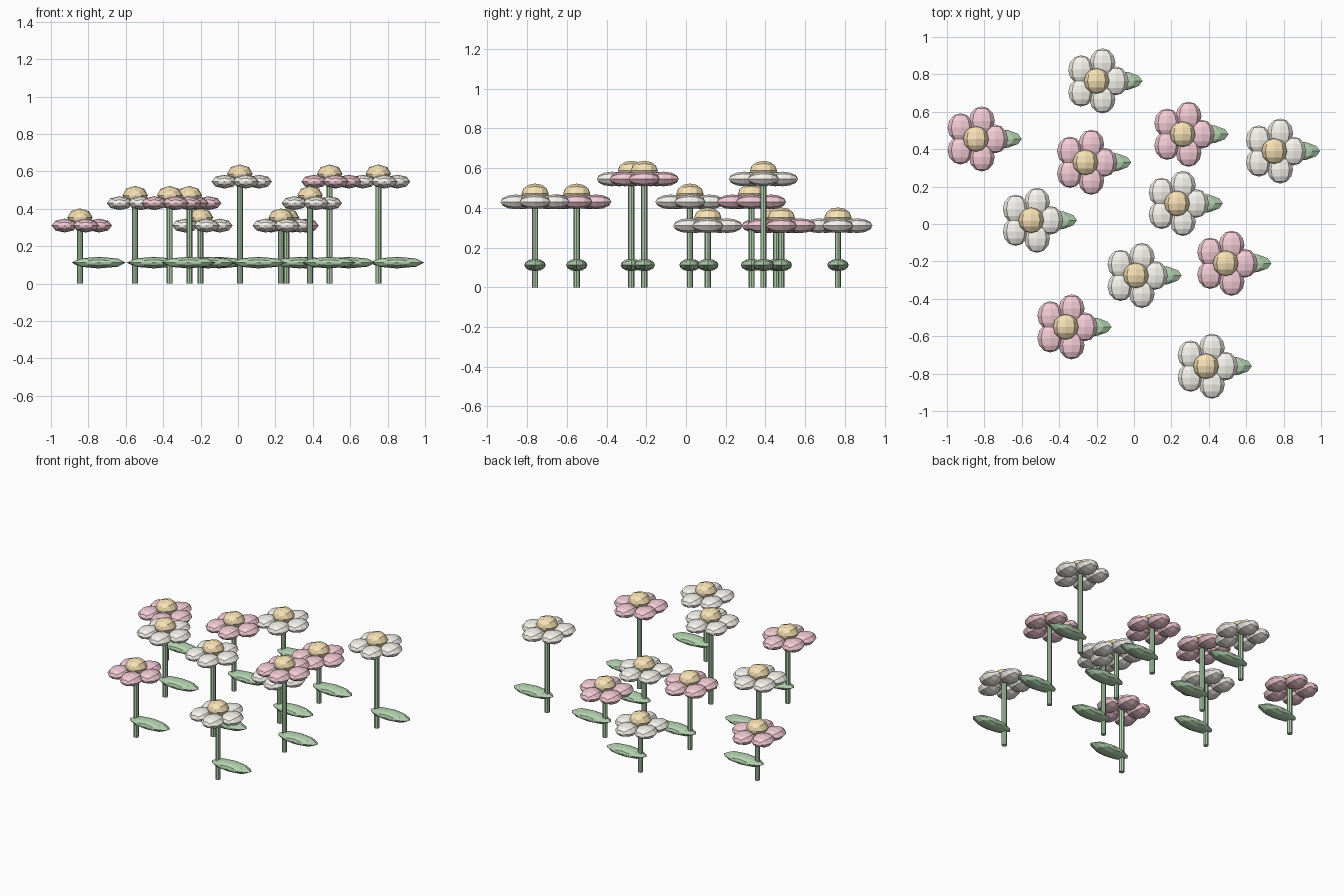
import bpy, bmesh, math
from mathutils import Matrix

if "Cube" in bpy.data.objects:
    bpy.data.objects.remove(bpy.data.objects["Cube"])


def material(name, rgb):
    m = bpy.data.materials.new(name)
    m.diffuse_color = (*rgb, 1)
    m.use_nodes = True
    m.node_tree.nodes["Principled BSDF"].inputs["Base Color"].default_value = m.diffuse_color
    return m


GREEN = material("green", (0.45, 0.64, 0.43))
PINK = material("pink", (0.90, 0.60, 0.67))
WHITE = material("cream", (0.92, 0.90, 0.84))
GOLD = material("gold", (0.92, 0.75, 0.46))


def ellipsoid(bm, centre, radii):
    # low-poly sphere with its poles along y, squashed to the radii
    mat = (Matrix.Translation(centre) @ Matrix.Diagonal((*radii, 1))
           @ Matrix.Rotation(math.pi / 2, 4, 'X'))
    bmesh.ops.create_uvsphere(bm, u_segments=8, v_segments=6, radius=1, matrix=mat)


def finish(bm, name, mat, location):
    mesh = bpy.data.meshes.new(name)
    bm.to_mesh(mesh)
    bm.free()
    mesh.materials.append(mat)
    ob = bpy.data.objects.new(name, mesh)
    ob.location = location
    bpy.context.collection.objects.link(ob)


def flower(x, y, height, petal_mat):
    base = (x, y, 0)

    # stem
    bm = bmesh.new()
    bmesh.ops.create_cone(bm, cap_ends=True, segments=8, radius1=0.016, radius2=0.016,
                          depth=height, matrix=Matrix.Translation((0, 0, height / 2)))
    finish(bm, "stem", GREEN, base)

    # single leaf pointing to +x
    bm = bmesh.new()
    ellipsoid(bm, (0.10, 0, 0.112), (0.145, 0.054, 0.031))
    finish(bm, "leaf", GREEN, base)

    # ring of five petals
    bm = bmesh.new()
    for i in range(5):
        a = math.tau * i / 5
        ellipsoid(bm, (0.102 * math.cos(a), 0.102 * math.sin(a), height),
                  (0.069, 0.077, 0.037))
    finish(bm, "petals", petal_mat, base)

    # domed centre
    bm = bmesh.new()
    ellipsoid(bm, (0, 0, height + 0.042), (0.068, 0.068, 0.05))
    finish(bm, "flower_centre", GOLD, base)


LOW, MID, HIGH = 0.31, 0.43, 0.545
for spec in [
    (-0.20, 0.765, LOW, WHITE), (-0.845, 0.455, LOW, PINK), (-0.26, 0.33, MID, PINK),
    (0.26, 0.48, LOW, PINK), (0.75, 0.39, HIGH, WHITE), (-0.55, 0.02, MID, WHITE),
    (0.23, 0.11, LOW, WHITE), (0.01, -0.275, HIGH, WHITE), (0.49, -0.21, HIGH, PINK),
    (-0.365, -0.55, MID, PINK), (0.385, -0.76, MID, WHITE),
]:
    flower(*spec)
